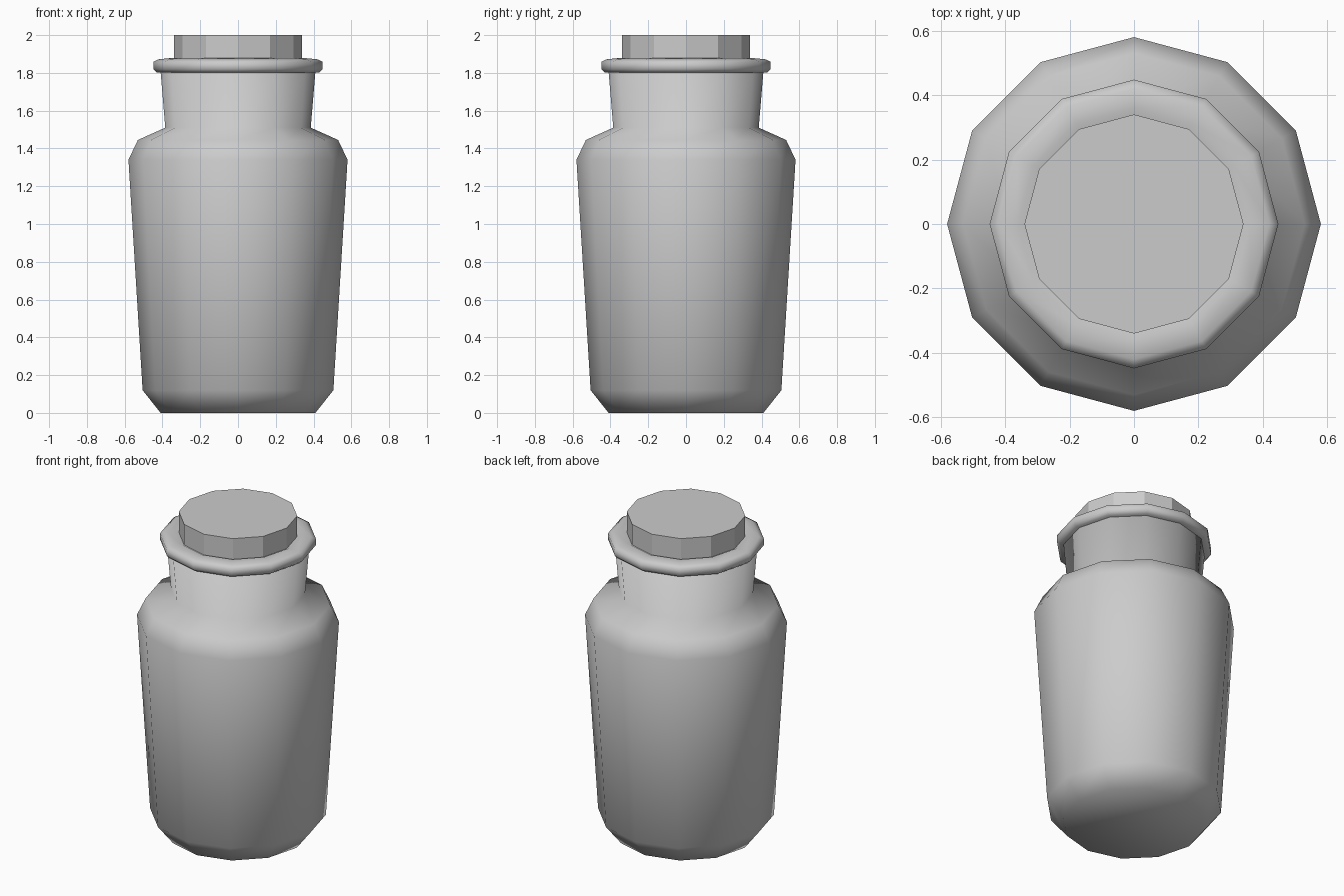
import bpy
from math import cos, sin, tau

cube = bpy.data.objects.get("Cube")
if cube:
    bpy.data.objects.remove(cube, do_unlink=True)

SIDES = 12

grey = bpy.data.materials.new("plain grey")
grey.use_nodes = True
colour = (0.6, 0.6, 0.6, 1)
grey.diffuse_color = colour
grey.node_tree.nodes["Principled BSDF"].inputs["Base Color"].default_value = colour


def turned(name, profile, smooth):
    """Turn a (radius, height) profile about z and cap both ends."""
    verts = [(r * cos(tau * i / SIDES), r * sin(tau * i / SIDES), z)
             for r, z in profile for i in range(SIDES)]
    faces = [tuple(reversed(range(SIDES)))]
    for k in range(len(profile) - 1):
        a, b = k * SIDES, (k + 1) * SIDES
        for i in range(SIDES):
            j = (i + 1) % SIDES
            faces.append((a + i, a + j, b + j, b + i))
    faces.append(tuple(range(len(verts) - SIDES, len(verts))))
    mesh = bpy.data.meshes.new(name)
    mesh.from_pydata(verts, [], faces)
    mesh.materials.append(grey)
    mesh.polygons.foreach_set("use_smooth", [smooth] * len(faces))
    obj = bpy.data.objects.new(name, mesh)
    bpy.context.collection.objects.link(obj)
    return obj


# Jar: chamfered foot, tapered body, sloping shoulder, flared neck
turned("jar_body", [(0.41, 0), (0.505, 0.12), (0.58, 1.34), (0.53, 1.445),
                    (0.385, 1.51), (0.41, 1.81)], True)

# Rounded lip around the mouth
turned("jar_lip", [(0.38, 1.80), (0.43, 1.802), (0.448, 1.82), (0.448, 1.858),
                   (0.42, 1.872), (0.36, 1.878), (0.33, 1.865)], True)

# Stopper set in the mouth
turned("stopper", [(0.32, 1.70), (0.34, 1.86), (0.34, 2.0)], False)
